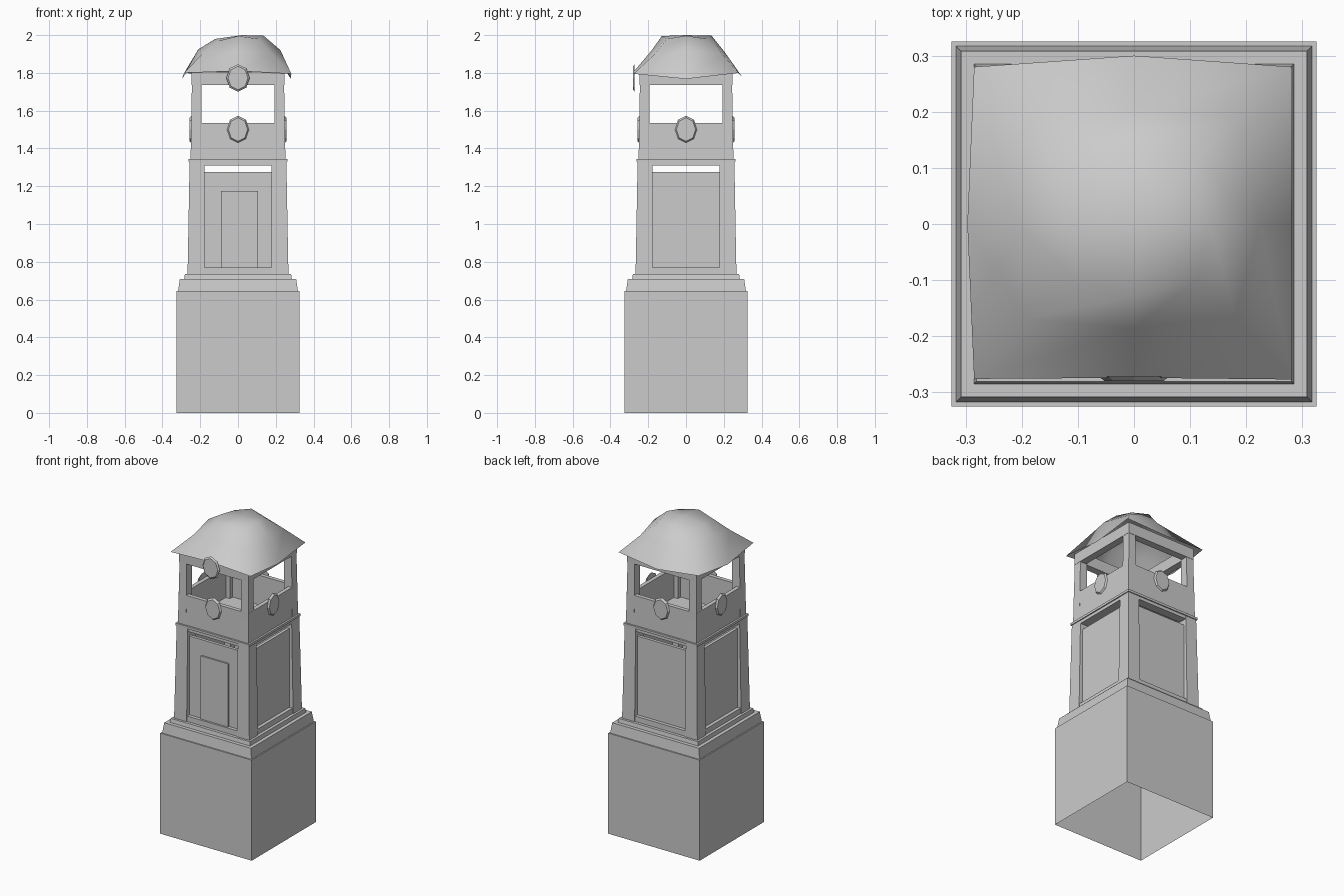
import bpy, bmesh, math
from mathutils import Matrix, Vector

if "Cube" in bpy.data.objects:
    bpy.data.objects.remove(bpy.data.objects["Cube"])


def finish(name, bm):
    bmesh.ops.recalc_face_normals(bm, faces=bm.faces)
    me = bpy.data.meshes.new(name)
    bm.to_mesh(me)
    bm.free()
    ob = bpy.data.objects.new(name, me)
    bpy.context.collection.objects.link(ob)
    return ob


def square_lathe(name, profile, closed):
    """Sweep (half width, z) points around a square."""
    bm = bmesh.new()
    rings = [[bm.verts.new((sx * r, sy * r, z)) for sx, sy in
              ((-1, -1), (1, -1), (1, 1), (-1, 1))] for r, z in profile]
    n = len(rings)
    for k in range(n if closed else n - 1):
        a, b = rings[k], rings[(k + 1) % n]
        for i in range(4):
            j = (i + 1) % 4
            bm.faces.new((a[i], a[j], b[j], b[i]))
    if not closed:
        bm.faces.new(rings[-1])
    return finish(name, bm)


def box(name, lo, hi, turn=0):
    bm = bmesh.new()
    bmesh.ops.create_cube(bm, size=1)
    lo, hi = Vector(lo), Vector(hi)
    for v in bm.verts:
        v.co = (lo + hi) / 2 + v.co * (hi - lo)
    bm.transform(Matrix.Rotation(turn, 4, 'Z'))
    return finish(name, bm)


def post(name, sx, sy, z0, z1, out0, out1, inner):
    """Corner post whose outer faces lean inward."""
    bm = bmesh.new()
    rings = []
    for z, o in ((z0, out0), (z1, out1)):
        rings.append([bm.verts.new((sx * x, sy * y, z)) for x, y in
                      ((inner, inner), (o, inner), (o, o), (inner, o))])
    for i in range(4):
        j = (i + 1) % 4
        bm.faces.new((rings[0][i], rings[0][j], rings[1][j], rings[1][i]))
    bm.faces.new(rings[0])
    bm.faces.new(rings[1])
    return finish(name, bm)


def disc(name, y, z, rx, rz, turn=0, tilt=0, thick=0.012):
    """Octagonal disc facing -y, then turned around the tower."""
    bm = bmesh.new()
    bmesh.ops.create_cone(bm, cap_ends=True, segments=8, radius1=1, radius2=0.85, depth=1)
    bm.transform(Matrix.Rotation(turn, 4, 'Z') @ Matrix.Translation((0, y, z))
                 @ Matrix.Rotation(tilt, 4, 'X')
                 @ Matrix.Diagonal((rx, thick, rz, 1)) @ Matrix.Rotation(math.pi / 2, 4, 'X'))
    return finish(name, bm)


# Hollow plinth with stepped top, open underneath
square_lathe("plinth", [(.325, 0), (.325, .645), (.317, .645), (.308, .71),
                        (.285, .71), (.281, .735)], False)

# Middle storey: rails, lintel and leaning corner posts
square_lathe("bottom_rail", [(.262, .735), (.262, .77), (.215, .77), (.215, .735)], True)
square_lathe("lintel", [(.255, 1.31), (.255, 1.335), (.2, 1.335), (.2, 1.31)], True)
square_lathe("ledge", [(.262, 1.33), (.262, 1.345), (.2, 1.345), (.2, 1.33)], True)
for sx in (-1, 1):
    for sy in (-1, 1):
        post("middle_post", sx, sy, .735, 1.335, .267, .256, .178)
        post("lookout_post", sx, sy, 1.345, 1.8, .251, .243, .193)

# Recessed panels and parapet discs on each side
for k in range(4):
    turn = k * math.pi / 2
    box("panel", (-.18, -.24, .765), (.18, -.22, 1.275), turn)
    disc("parapet_disc", -.252, 1.5, .06, .073, turn)

# Door slab
box("door", (-.09, -.25, .77), (.105, -.235, 1.175))

# Lookout: floor, parapet and roof beam
box("lookout_floor", (-.24, -.24, 1.325), (.24, .24, 1.345))
square_lathe("parapet", [(.25, 1.345), (.248, 1.535), (.222, 1.535), (.222, 1.345)], True)
square_lathe("roof_beam", [(.246, 1.735), (.246, 1.805), (.2, 1.805), (.2, 1.735)], True)

# Uneven soft roof shell: brim, shoulder and crown rings
rings = [
    [(-.285, -.276, 1.80), (0, -.274, 1.81), (.282, -.277, 1.795), (.281, 0, 1.768),
     (.282, .28, 1.80), (0, .30, 1.775), (-.285, .28, 1.80), (-.297, 0, 1.77)],
    [(-.19, -.17, 1.90), (0, -.185, 1.915), (.18, -.165, 1.90), (.225, 0, 1.92),
     (.19, .19, 1.90), (0, .205, 1.91), (-.18, .19, 1.895), (-.21, 0, 1.925)],
    [(-.1, -.1, 1.97), (0, -.128, 1.995), (.11, -.1, 1.98), (.135, 0, 1.997),
     (.11, .11, 1.98), (0, .135, 1.997), (-.1, .11, 1.97), (-.12, 0, 1.98)],
]
bm = bmesh.new()
vr = [[bm.verts.new(p) for p in r] for r in rings]
for a, b in zip(vr, vr[1:]):
    for i in range(8):
        j = (i + 1) % 8
        bm.faces.new((a[i], a[j], b[j], b[i]))
top = bm.verts.new((.02, 0, 2.0))
for i in range(8):
    bm.faces.new((vr[-1][i], vr[-1][(i + 1) % 8], top))
roof = finish("roof", bm)
for p in roof.data.polygons:
    p.use_smooth = True

# Disc hanging on the front of the brim
disc("roof_disc", -.276, 1.773, .062, .073, thick=.008)
